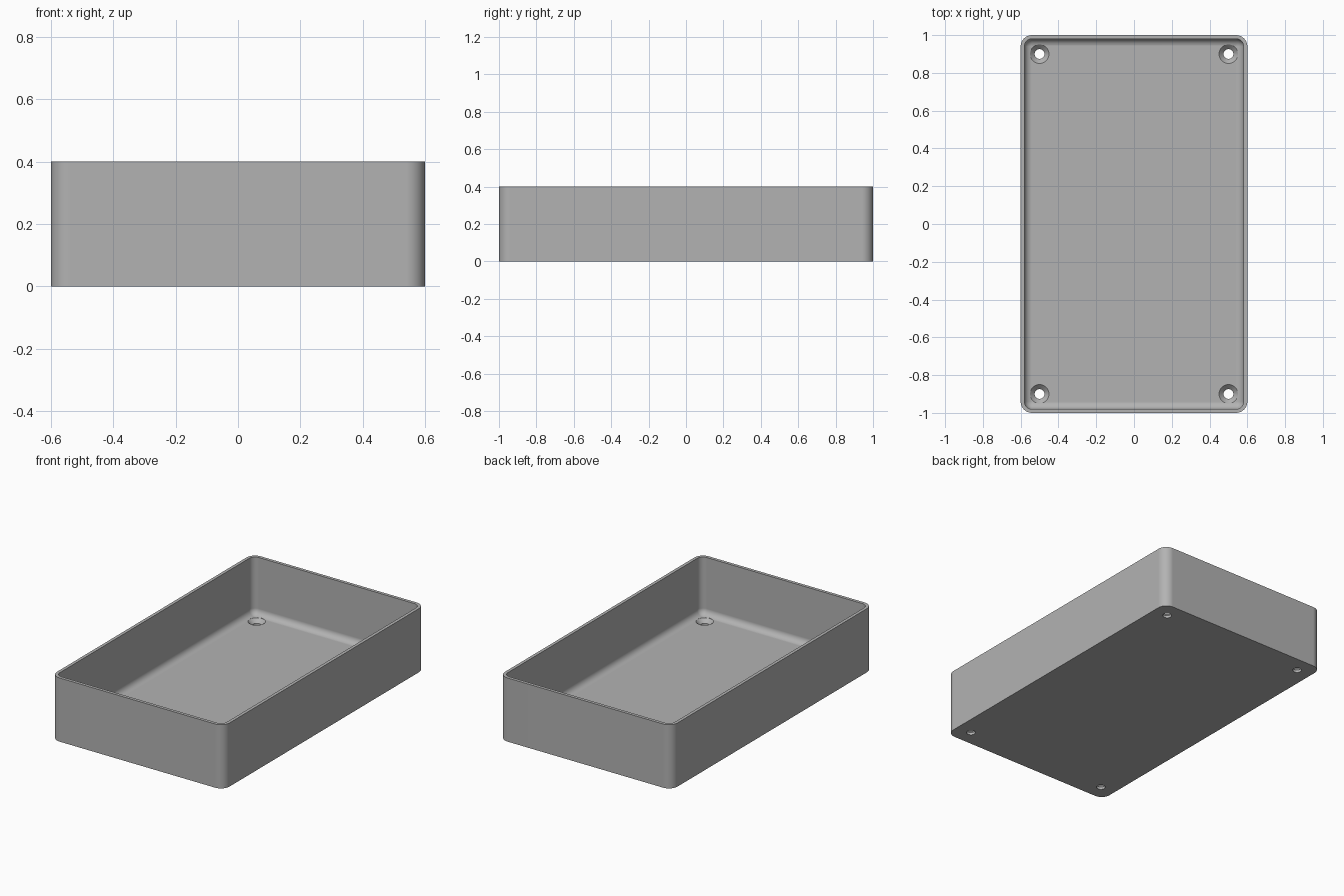
import bpy, bmesh
from math import pi, cos, sin, radians

if "Cube" in bpy.data.objects:
    bpy.data.objects.remove(bpy.data.objects["Cube"])

HALF_X, HALF_Y, HEIGHT = 0.6, 1.0, 0.4
CORNER, WALL, FLOOR, FILLET = 0.06, 0.02, 0.04, 0.039
ARC = 12

grey = bpy.data.materials.new("plain grey")
grey.use_nodes = True
colour = (0.45, 0.45, 0.45, 1)
grey.diffuse_color = colour
grey.node_tree.nodes["Principled BSDF"].inputs["Base Color"].default_value = colour


def ring(bm, inset, z):
    """Rounded rectangle of vertices, inset from the outer wall."""
    r = CORNER - inset
    verts = []
    for q, (sx, sy) in enumerate([(1, 1), (-1, 1), (-1, -1), (1, -1)]):
        for i in range(ARC + 1):
            a = (q + i / ARC) * pi / 2
            verts.append(bm.verts.new((sx * (HALF_X - CORNER) + r * cos(a),
                                       sy * (HALF_Y - CORNER) + r * sin(a), z)))
    return verts


def new_object(name, bm):
    bmesh.ops.recalc_face_normals(bm, faces=bm.faces)
    mesh = bpy.data.meshes.new(name)
    bm.to_mesh(mesh)
    bm.free()
    obj = bpy.data.objects.new(name, mesh)
    bpy.context.collection.objects.link(obj)
    obj.data.materials.append(grey)
    return obj


# Tray: outer wall, rim, inner wall, rounded inner edge and floor
profile = [(0, 0), (0, HEIGHT), (WALL, HEIGHT)]
for i in range(9):
    a = i / 8 * pi / 2
    profile.append((WALL + FILLET * (1 - cos(a)), FLOOR + FILLET * (1 - sin(a))))
bm = bmesh.new()
rings = [ring(bm, inset, z) for inset, z in profile]
for low, high in zip(rings, rings[1:]):
    for i in range(len(low)):
        j = (i + 1) % len(low)
        bm.faces.new((low[i], low[j], high[j], high[i]))
bm.faces.new(rings[0][::-1])
bm.faces.new(rings[-1])
tray = new_object("tray", bm)

# Countersunk screw holes in the four corners
bm = bmesh.new()
hole = [(0.026, -0.05), (0.026, 0.016), (0.05, FLOOR), (0.05, FLOOR + 0.1)]
SIDES = 32
for sx in (-1, 1):
    for sy in (-1, 1):
        loops = [[bm.verts.new((sx * 0.5 + r * cos(2 * pi * k / SIDES),
                                sy * 0.9 + r * sin(2 * pi * k / SIDES), z))
                  for k in range(SIDES)] for r, z in hole]
        for low, high in zip(loops, loops[1:]):
            for k in range(SIDES):
                n = (k + 1) % SIDES
                bm.faces.new((low[k], low[n], high[n], high[k]))
        bm.faces.new(loops[0][::-1])
        bm.faces.new(loops[-1])
cutter = new_object("hole_cutter", bm)
cutter.hide_render = True

cut = tray.modifiers.new("screw holes", "BOOLEAN")
cut.operation = "DIFFERENCE"
cut.solver = "EXACT"
cut.object = cutter
bpy.context.view_layer.objects.active = tray
tray.select_set(True)
bpy.ops.object.modifier_apply(modifier=cut.name)
bpy.data.objects.remove(cutter)

# Smooth curves with crisp rims
bpy.ops.object.shade_smooth_by_angle(angle=radians(30))
weighted = tray.modifiers.new("even shading", "WEIGHTED_NORMAL")
weighted.keep_sharp = True
